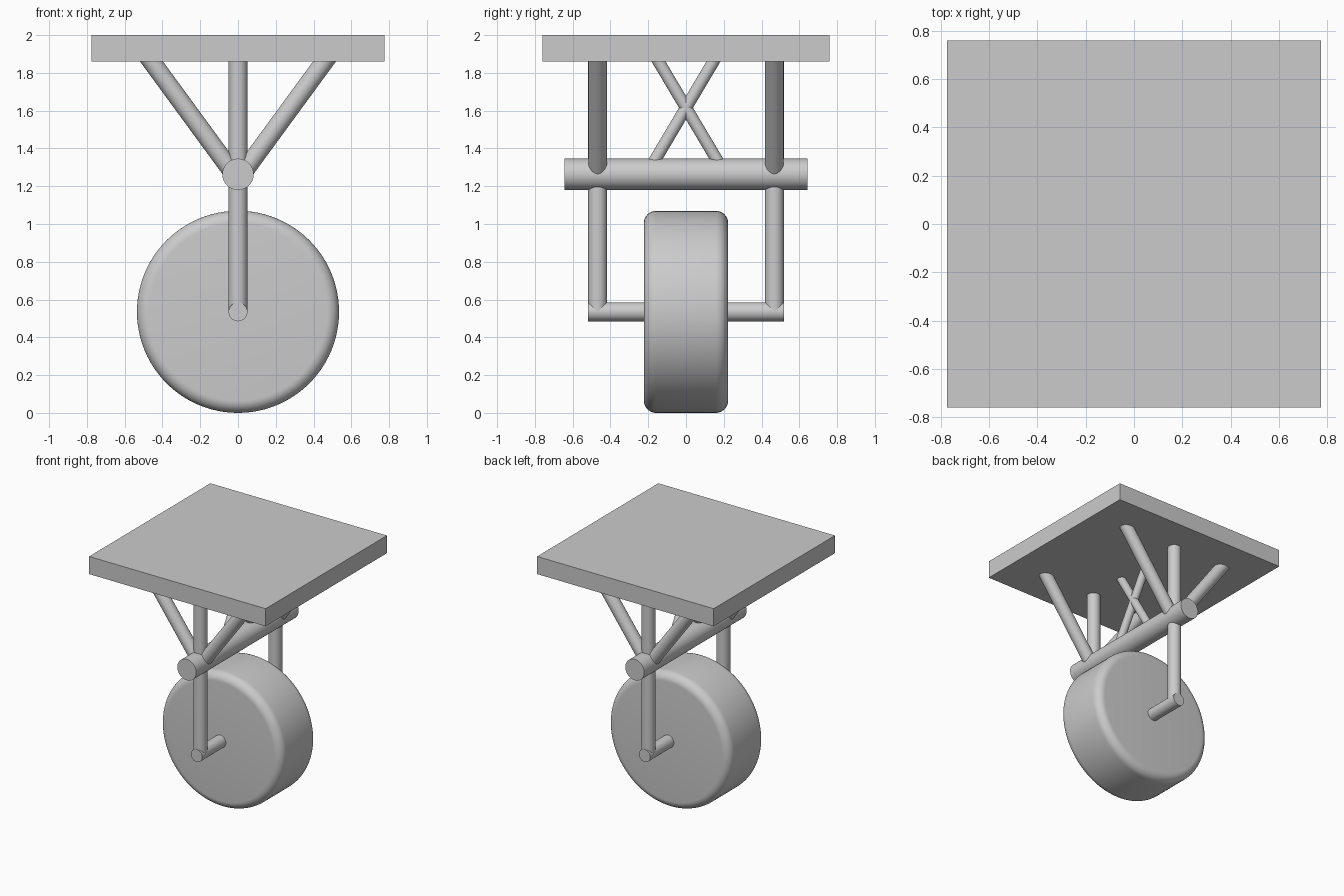
import bpy
import math
from mathutils import Vector

cube = bpy.data.objects.get("Cube")
if cube:
    bpy.data.objects.remove(cube, do_unlink=True)

grey = bpy.data.materials.new("plain_grey")
grey.use_nodes = True
GREY = (0.6, 0.6, 0.6, 1)
grey.diffuse_color = GREY
grey.node_tree.nodes["Principled BSDF"].inputs["Base Color"].default_value = GREY


def rod(name, start, end, radius, sides=48, bevel=0):
    """Smooth cylinder running between two points, with optional rounded rims."""
    a, b = Vector(start), Vector(end)
    axis = b - a
    bpy.ops.mesh.primitive_cylinder_add(vertices=sides, radius=radius,
                                        depth=axis.length, location=(a + b) / 2)
    obj = bpy.context.object
    obj.name = name
    obj.rotation_euler = axis.to_track_quat('Z', 'Y').to_euler()
    obj.data.materials.append(grey)
    if bevel:
        mod = obj.modifiers.new("rounded_rim", 'BEVEL')
        mod.width = bevel
        mod.segments = 8
        mod.limit_method = 'ANGLE'
        mod.angle_limit = math.radians(40)
        bpy.ops.object.modifier_apply(modifier=mod.name)
    bpy.ops.object.shade_smooth_by_angle(angle=math.radians(30))
    return obj


AXLE_Z = 0.535
TUBE_Z = 1.263
PLATE_Z = 1.86
POST_Y = 0.468

# Mounting plate
bpy.ops.mesh.primitive_cube_add(size=1, location=(0, 0, (PLATE_Z + 2) / 2))
plate = bpy.context.object
plate.name = "mounting_plate"
plate.scale = (1.55, 1.52, 2 - PLATE_Z)
plate.data.materials.append(grey)

# Wheel, axle and main cross tube
rod("wheel", (0, -0.223, AXLE_Z), (0, 0.223, AXLE_Z), 0.535, sides=96, bevel=0.065)
rod("axle", (0, -0.52, AXLE_Z), (0, 0.52, AXLE_Z), 0.05)
rod("main_tube", (0, -0.642, TUBE_Z), (0, 0.642, TUBE_Z), 0.083)

# Posts and slanted struts at both ends of the tube
for end, s in (("front", -1), ("back", 1)):
    y = s * POST_Y
    rod(end + "_post", (0, y, AXLE_Z), (0, y, PLATE_Z + 0.02), 0.05)
    for side, m in (("right", -1), ("left", 1)):
        rod(f"{end}_{side}_strut", (0, y, 1.235), (m * 0.487, y, 1.9), 0.049)

# Crossed braces between tube and plate
for name, s in (("brace_a", -1), ("brace_b", 1)):
    rod(name, (0, s * 0.19, 1.295), (0, -s * 0.16, 1.885), 0.032)
